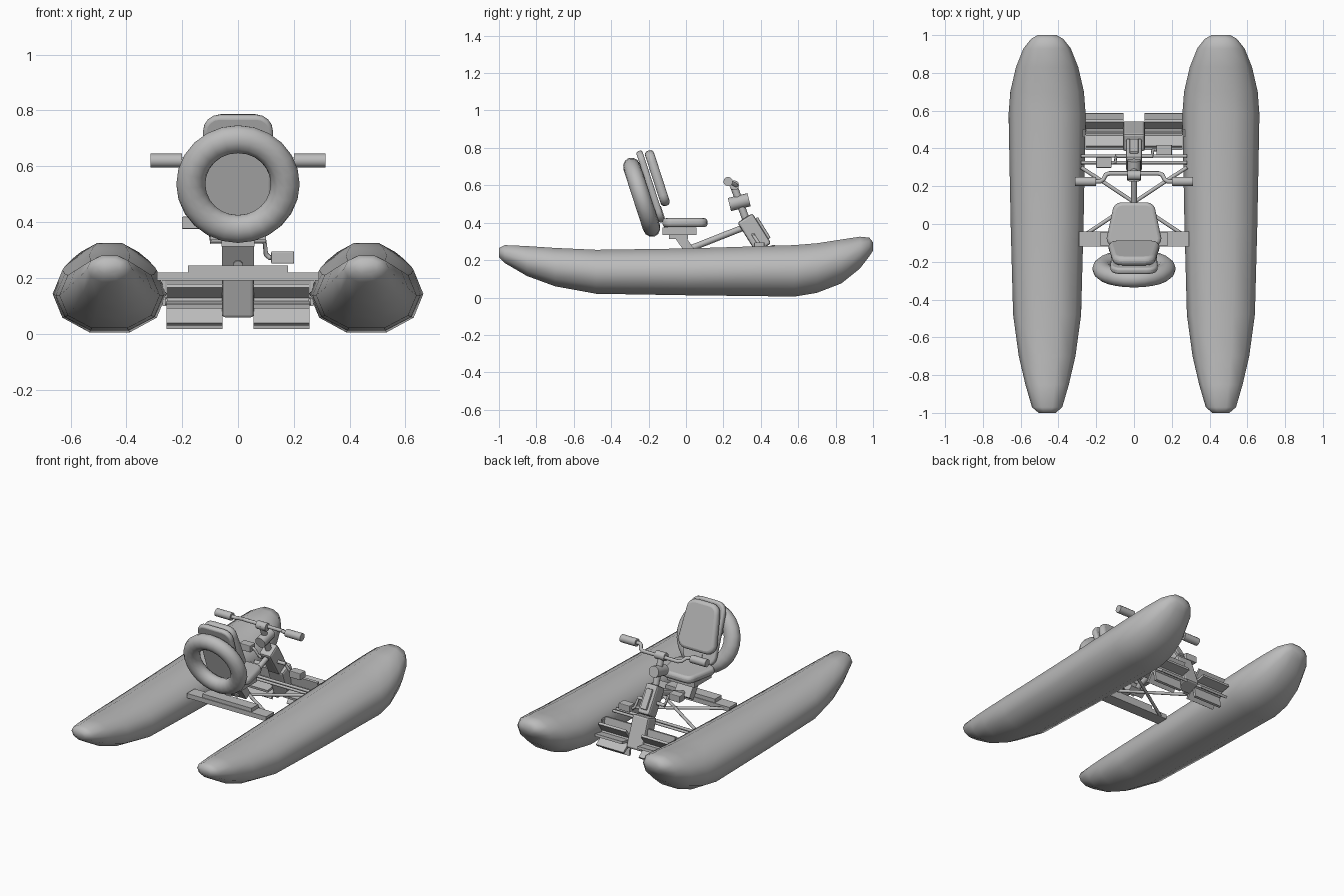
import bpy, bmesh, math
from mathutils import Vector, Matrix

cube = bpy.data.objects.get("Cube")
if cube:
    bpy.data.objects.remove(cube, do_unlink=True)

grey = bpy.data.materials.new("plain_grey")
grey.use_nodes = True
grey.diffuse_color = (0.5, 0.5, 0.5, 1)
grey.node_tree.nodes["Principled BSDF"].inputs["Base Color"].default_value = (0.5, 0.5, 0.5, 1)


def finish(name, bm, matrix=None, smooth=40, bevel=0, segments=2):
    """Turn a bmesh into a shaded object."""
    bmesh.ops.recalc_face_normals(bm, faces=bm.faces)
    mesh = bpy.data.meshes.new(name)
    bm.to_mesh(mesh)
    bm.free()
    mesh.materials.append(grey)
    ob = bpy.data.objects.new(name, mesh)
    bpy.context.collection.objects.link(ob)
    if matrix:
        ob.matrix_world = matrix
    if bevel:
        mod = ob.modifiers.new("Rounded", 'BEVEL')
        mod.width, mod.segments = bevel, segments
        mod.limit_method, mod.angle_limit = 'ANGLE', math.radians(50)
    if smooth:
        bpy.ops.object.select_all(action='DESELECT')
        ob.select_set(True)
        bpy.context.view_layer.objects.active = ob
        bpy.ops.object.shade_smooth_by_angle(angle=math.radians(smooth))
    return ob


def loft(name, rings, matrix=None, smooth=40, bevel=0, segments=2):
    """Skin a list of closed rings and cap both ends."""
    bm = bmesh.new()
    rows = [[bm.verts.new(p) for p in ring] for ring in rings]
    n = len(rows[0])
    for a, b in zip(rows, rows[1:]):
        for i in range(n):
            bm.faces.new((a[i], a[(i + 1) % n], b[(i + 1) % n], b[i]))
    bm.faces.new(rows[0])
    bm.faces.new(rows[-1])
    return finish(name, bm, matrix, smooth, bevel, segments)


def box(name, centre, size, tilt=0, bevel=0):
    bm = bmesh.new()
    bmesh.ops.create_cube(bm, size=1, matrix=Matrix.Diagonal((*size, 1)))
    m = Matrix.Translation(centre) @ Matrix.Rotation(math.radians(tilt), 4, 'X')
    return finish(name, bm, m, 0, bevel)


def rod(name, a, b, radius, sides=12):
    a, b = Vector(a), Vector(b)
    bm = bmesh.new()
    bmesh.ops.create_cone(bm, cap_ends=True, segments=sides, radius1=radius,
                          radius2=radius, depth=(b - a).length)
    m = Matrix.Translation((a + b) / 2) @ (b - a).to_track_quat('Z', 'Y').to_matrix().to_4x4()
    return finish(name, bm, m, 50)


def tube(name, points, radius):
    """Bent tube along a polyline."""
    curve = bpy.data.curves.new(name, 'CURVE')
    curve.dimensions = '3D'
    curve.bevel_depth, curve.bevel_resolution, curve.use_fill_caps = radius, 2, True
    spline = curve.splines.new('POLY')
    spline.points.add(len(points) - 1)
    for p, co in zip(spline.points, points):
        p.co = (*co, 1)
    curve.materials.append(grey)
    ob = bpy.data.objects.new(name, curve)
    bpy.context.collection.objects.link(ob)
    return ob


def outline(bottom, top, height, radius, steps=4):
    """Rounded trapezoid, half widths at bottom and top."""
    pts = []
    corners = ((top, 1, 0), (-top, 1, 90), (-bottom, -1, 180), (bottom, -1, 270))
    for x, s, start in corners:
        cx, cy = x - math.copysign(radius, x), s * (height / 2 - radius)
        for k in range(steps + 1):
            t = math.radians(start + 90 * k / steps)
            pts.append((cx + radius * math.cos(t), cy + radius * math.sin(t)))
    return pts


def panel(name, shape, depth, matrix, bevel):
    rings = [[(x, y, z) for x, y in shape] for z in (-depth / 2, depth / 2)]
    return loft(name, rings, matrix, 50, bevel, 3)


# Pontoons: stations of y, half width, bottom, top
stations = ((-1, .045, .215, .265), (-.97, .08, .185, .28), (-.85, .115, .115, .275),
            (-.7, .15, .06, .265), (-.48, .18, .02, .255), (0, .193, .012, .262),
            (.58, .204, .005, .28), (.7, .195, .025, .29), (.83, .165, .075, .31),
            (.93, .125, .155, .325), (.98, .085, .22, .32), (1, .05, .25, .295))
for side, label in ((1, "left"), (-1, "right")):
    rings = []
    for y, w, low, high in stations:
        ring = []
        for k in range(10):
            c, s = math.cos(k * math.tau / 10), math.sin(k * math.tau / 10)
            x = math.copysign(abs(c) ** .88, c) * w
            z = (low + high) / 2 + s / math.sin(math.radians(72)) * (high - low) / 2
            ring.append((side * .46 + x, y, z))
        rings.append(ring)
    loft(label + "_pontoon", rings, smooth=60)

# Frame
box("seat_crossbar", (0, -.08, .205), (.58, .08, .03))
box("seat_base_plate", (0, -.08, .232), (.36, .07, .025))
for y in (.325, .36):
    rod("drive_crossbar", (-.28, y, .2), (.28, y, .2), .009, 8)
for s in (1, -1):
    rod("diagonal_brace", (s * .25, -.05, .2), (-s * .28, .3, .2), .01, 8)
    box("wheel_bracket", (s * .265, .48, .15), (.01, .04, .1))
rod("centre_tube", (0, -.02, .245), (0, .31, .375), .017)

# Drive housing
box("drive_housing_upper", (0, .365, .345), (.085, .095, .19), 32, .012)
box("drive_housing_lower", (0, .465, .17), (.115, .1, .21), 20, .012)
box("housing_cover", (0, .41, .37), (.045, .02, .13), 32, .005)

# Paddle wheels
rod("paddle_axle", (-.27, .49, .115), (.27, .49, .115), .014)
for s in (1, -1):
    rod("paddle_hub", (s * .055, .49, .115), (s * .255, .49, .115), .035)
    for k in range(8):
        t = math.radians(k * 45 + 10)
        c = (s * .156, .49 + .064 * math.cos(t), .115 + .064 * math.sin(t))
        box("paddle_blade", c, (.2, .07, .016), math.degrees(t))

# Pedals and cranks
rod("crank_axle", (-.1, .36, .335), (.1, .36, .335), .011)
for s, y, z, label in ((1, .392, .273, "left"), (-1, .325, .397, "right")):
    tube(label + "_crank", ((s * .08, .36, .335), (s * .095, .362, .33),
                            (s * .1, y, z + s * .012), (s * .112, y, z), (s * .15, y, z)), .009)
    box(label + "_pedal", (s * .16, y, z), (.082, .055, .044), 0, .004)

# Steering column and handlebar
rod("steering_column", (0, .32, .42), (0, .25, .61), .02)
rod("column_drum", (0, .232, .497), (0, .337, .523), .036, 16)
rod("handlebar_clamp", (-.035, .258, .6), (.035, .258, .6), .026)
tube("handlebar", ((-.22, .225, .62), (-.18, .225, .62), (-.163, .235, .617), (-.15, .26, .605),
                   (-.13, .268, .6), (.13, .268, .6), (.15, .26, .605), (.163, .235, .617),
                   (.18, .225, .62), (.22, .225, .62)), .012)
for s in (1, -1):
    rod("hand_grip", (s * .2, .225, .62), (s * .313, .225, .62), .025)

# Seat
box("seat_post", (0, -.005, .285), (.115, .05, .11), 35)
box("seat_mount", (0, -.04, .325), (.12, .1, .025))
box("seat_pan", (0, -.035, .355), (.2, .18, .04))
panel("seat_cushion", outline(.145, .115, .24, .05), .048,
      Matrix.Translation((0, -.005, .4)), .018)

# Backrest and life ring share one recline
recline = Matrix.Rotation(math.radians(108), 4, 'X')
panel("backrest_shell", outline(.12, .125, .4, .06), .035,
      Matrix.Translation((0, -.19, .593)) @ recline, .012)
panel("backrest_cushion", outline(.135, .115, .31, .06), .05,
      Matrix.Translation((0, -.153, .638)) @ recline, .02)
box("backrest_bracket", (0, -.125, .43), (.06, .02, .12), 18)

ring_rows = bmesh.new()
major, minor, nu, nv = .169, .052, 24, 12
grid = []
for i in range(nu):
    u = i * math.tau / nu
    grid.append([])
    for j in range(nv):
        v = j * math.tau / nv
        r = major + minor * math.cos(v)
        grid[i].append(ring_rows.verts.new((r * math.cos(u), r * math.sin(u), minor * .9 * math.sin(v))))
for i in range(nu):
    for j in range(nv):
        p, q, m = (i + 1) % nu, (j + 1) % nv, grid
        ring_rows.faces.new((m[i][j], m[p][j], m[p][q], m[i][q]))
finish("life_ring", ring_rows, Matrix.Translation((0, -.237, .536)) @ recline, 60)
